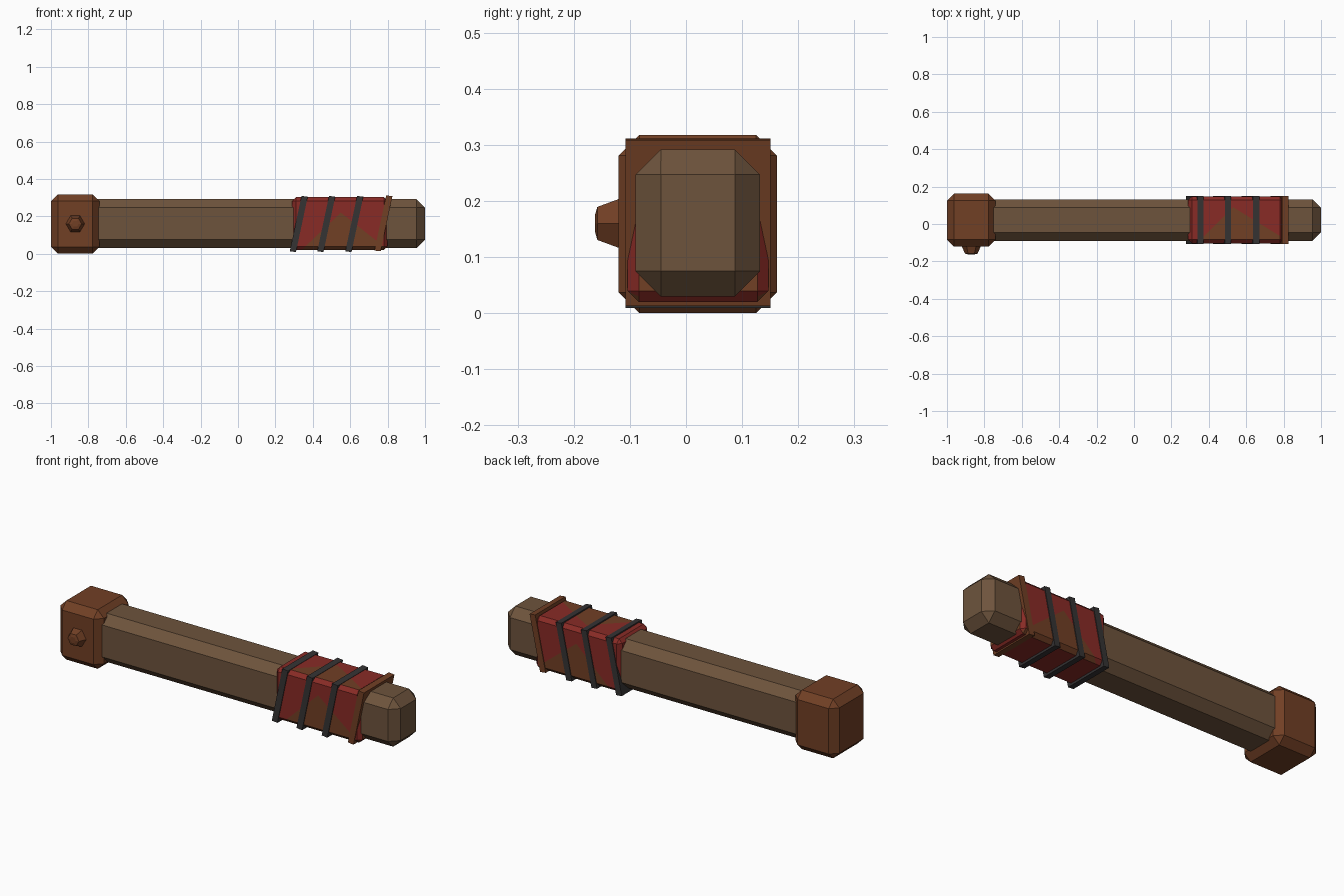
import bpy, bmesh, math
from mathutils import Vector, Matrix

if "Cube" in bpy.data.objects:
    bpy.data.objects.remove(bpy.data.objects["Cube"])

YC, ZC = 0.021, 0.16   # centre line of the shaft


def mat(name, rgb):
    m = bpy.data.materials.new(name)
    m.diffuse_color = (*rgb, 1)
    m.use_nodes = True
    m.node_tree.nodes["Principled BSDF"].inputs["Base Color"].default_value = m.diffuse_color
    return m


WOOD = mat("wood brown", (0.155, 0.088, 0.046))
LEATHER = mat("leather brown", (0.165, 0.050, 0.018))
RED = mat("cloth red", (0.25, 0.024, 0.019))
GREY = mat("strap grey", (0.036, 0.033, 0.034))


def finish(name, bm, mats):
    bmesh.ops.recalc_face_normals(bm, faces=bm.faces[:])
    me = bpy.data.meshes.new(name)
    bm.to_mesh(me)
    bm.free()
    for m in mats:
        me.materials.append(m)
    ob = bpy.data.objects.new(name, me)
    bpy.context.collection.objects.link(ob)
    return ob


def box(lo, hi, bevel=0.0):
    bm = bmesh.new()
    bmesh.ops.create_cube(bm, size=1)
    lo, hi = Vector(lo), Vector(hi)
    for v in bm.verts:
        v.co = Vector([l + (c + 0.5) * (h - l) for l, h, c in zip(lo, hi, v.co)])
    if bevel:
        bmesh.ops.bevel(bm, geom=bm.edges[:], offset=bevel, segments=1,
                        affect='EDGES', profile=0.5)
    return bm


# Shaft and end cap: chamfered boxes
finish("shaft", box((-0.95, -0.09, 0.03), (1.0, 0.132, 0.292), 0.045), [WOOD])
finish("end_cap", box((-1.0, -0.12, 0.0), (-0.74, 0.162, 0.318), 0.037), [LEATHER])

# Six-sided stud on the front of the cap
bm = bmesh.new()
rings = []
for y, r in ((-0.118, 0.051), (-0.158, 0.034), (-0.162, 0.018)):
    rings.append([bm.verts.new((-0.87 + r * math.cos(a * math.pi / 3), y,
                                0.16 + r * math.sin(a * math.pi / 3))) for a in range(6)])
for a, b in zip(rings, rings[1:]):
    for i in range(6):
        j = (i + 1) % 6
        bm.faces.new((a[i], a[j], b[j], b[i]))
bm.faces.new(rings[0])
bm.faces.new(rings[-1])
finish("stud", bm, [LEATHER])

# Cloth wrap with a brown peaked patch cut into front, back and top
bm = box((0.29, -0.104, 0.02), (0.80, 0.147, 0.303), 0.02)
side = [(0.34, 0.02), (0.55, 0.22), (0.79, 0.03)]     # x, z
top = [(0.35, -0.09), (0.53, 0.09), (0.79, -0.07)]    # x, y


def below(p, tri):
    (ax, ah), (px, ph), (bx, bh) = tri
    if p[0] < px:
        return p[1] < ah + (p[0] - ax) * (ph - ah) / (px - ax)
    return p[1] < ph + (p[0] - px) * (bh - ph) / (bx - px)


for tri, axis in ((side, 2), (top, 1)):
    for a, b in zip(tri, tri[1:]):
        co, no = [0, 0, 0], [0, 0, 0]
        co[0], co[axis] = a
        no[0], no[axis] = a[1] - b[1], b[0] - a[0]
        faces = [f for f in bm.faces
                 if (abs(f.normal.y) > 0.5 if axis == 2 else f.normal.z > 0.9)]
        geom = faces + list({e for f in faces for e in f.edges}) + \
            list({v for f in faces for v in f.verts})
        bmesh.ops.bisect_plane(bm, geom=geom, plane_co=co, plane_no=no)
bm.normal_update()
for f in bm.faces:
    c = f.calc_center_median()
    if abs(f.normal.y) > 0.5:
        brown = below((c.x, c.z), side)
    elif f.normal.z > 0.9:
        brown = below((c.x, c.y), top)
    else:
        brown = f.normal.x > 0.9
    f.material_index = int(brown)
finish("cloth_wrap", bm, [RED, LEATHER])

# Slanted straps around the wrap
tilt = math.tan(math.radians(12))
for i, x in enumerate((0.325, 0.472, 0.622, 0.777)):
    last = i == 3
    zlo, zhi = (0.015, 0.31) if last else (0.011, 0.307)
    bm = box((x - 0.017, -0.108, zlo), (x + 0.017, 0.151, zhi))
    for v in bm.verts:
        v.co.z += -0.5 * 0.2 * (v.co.x - x)
        v.co.x += (v.co.z - ZC) * tilt
    finish("strap_%d" % (i + 1), bm, [LEATHER if last else GREY])
